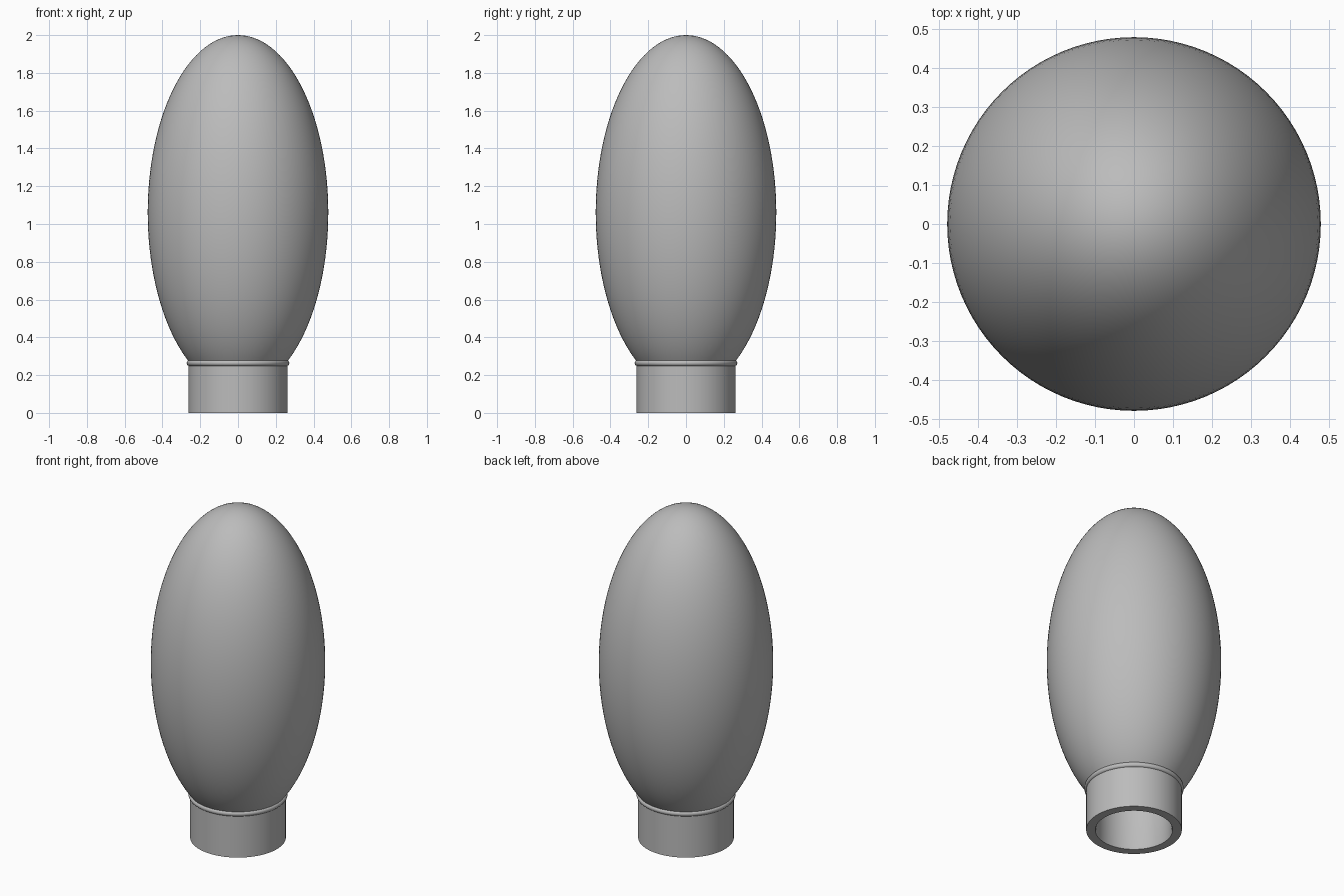
import bpy
import bmesh
from math import sin, cos, pi, asin, radians

SIDES = 96
CENTRE_Z = 1.06

cube = bpy.data.objects.get("Cube")
if cube:
    bpy.data.objects.remove(cube, do_unlink=True)

grey = bpy.data.materials.new("plain grey")
grey.use_nodes = True
colour = (0.5, 0.5, 0.5, 1)
grey.diffuse_color = colour
grey.node_tree.nodes["Principled BSDF"].inputs["Base Color"].default_value = colour


def lathe(name, profile, closed=True):
    """Spin a profile of (radius, height) points about the z axis."""
    bm = bmesh.new()
    verts = [bm.verts.new((r, 0, z)) for r, z in profile]
    edges = [bm.edges.new(pair) for pair in zip(verts, verts[1:])]
    if closed:
        edges.append(bm.edges.new((verts[-1], verts[0])))
    bmesh.ops.spin(bm, geom=verts + edges, cent=(0, 0, 0), axis=(0, 0, 1),
                   angle=2 * pi, steps=SIDES, use_merge=True)
    bmesh.ops.remove_doubles(bm, verts=bm.verts, dist=0.0001)
    bmesh.ops.recalc_face_normals(bm, faces=bm.faces)
    mesh = bpy.data.meshes.new(name)
    bm.to_mesh(mesh)
    bm.free()
    mesh.materials.append(grey)
    obj = bpy.data.objects.new(name, mesh)
    bpy.context.collection.objects.link(obj)
    bpy.ops.object.select_all(action='DESELECT')
    obj.select_set(True)
    bpy.context.view_layer.objects.active = obj
    bpy.ops.object.shade_smooth_by_angle(angle=radians(30))
    return obj


def oval(width, height, bottom, steps=48):
    """Points of an oval arc from a cut at the given height to the top pole."""
    start = asin((bottom - CENTRE_Z) / height)
    angles = [start + (pi / 2 - start) * i / steps for i in range(steps + 1)]
    return [(max(0, width * cos(a)), CENTRE_Z + height * sin(a)) for a in angles]


# Hollow oval bulb, open at the neck
outer = oval(0.478, 0.94, 0.265)
inner = oval(0.425, 0.885, 0.265)
lathe("bulb", outer + inner[::-1])

# Tubular collar with a slightly eased inner lip
lathe("collar", [(0.262, 0), (0.262, 0.265), (0.207, 0.265), (0.207, 0.015), (0.212, 0)])

# Rounded bead where the bulb meets the collar
lathe("bead", [(0.256 + 0.016 * cos(2 * pi * i / 16), 0.264 + 0.016 * sin(2 * pi * i / 16))
               for i in range(16)])
